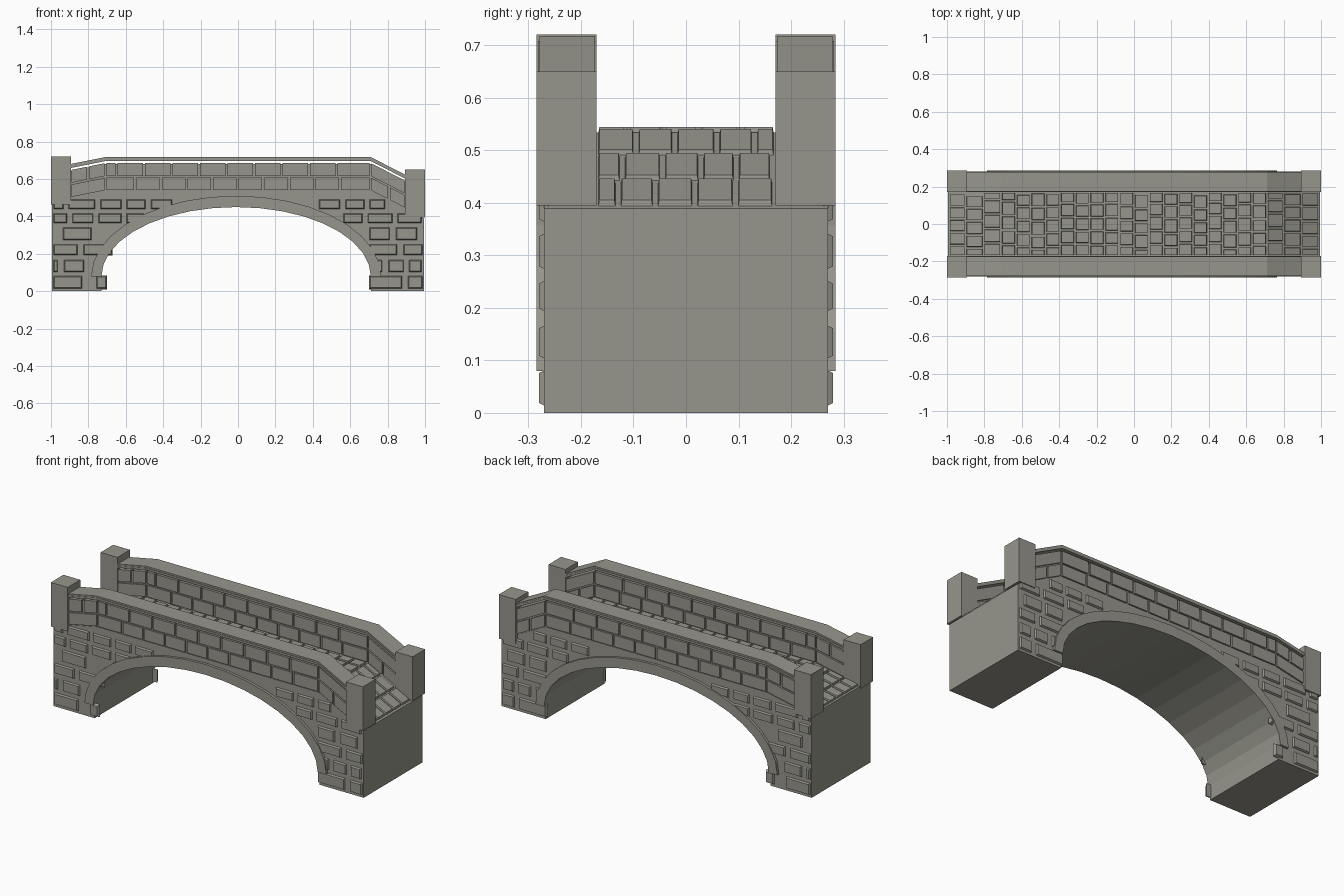
import bpy, bmesh, math, random

if "Cube" in bpy.data.objects:
    bpy.data.objects.remove(bpy.data.objects["Cube"])

random.seed(4)
stone = bpy.data.materials.new("grey stone")
stone.diffuse_color = (0.31, 0.305, 0.265, 1)
stone.use_nodes = True
stone.node_tree.nodes["Principled BSDF"].inputs["Base Color"].default_value = stone.diffuse_color


def finish(name, bm):
    bmesh.ops.recalc_face_normals(bm, faces=bm.faces)
    me = bpy.data.meshes.new(name)
    bm.to_mesh(me)
    bm.free()
    me.materials.append(stone)
    ob = bpy.data.objects.new(name, me)
    bpy.context.collection.objects.link(ob)
    return ob


def prism(bm, profile, y0, y1):
    """Extrude an xz outline from y0 to y1."""
    a = [bm.verts.new((x, y0, z)) for x, z in profile]
    b = [bm.verts.new((x, y1, z)) for x, z in profile]
    bm.faces.new(a)
    bm.faces.new(b[::-1])
    for i in range(len(a)):
        j = (i + 1) % len(a)
        bm.faces.new((a[i], b[i], b[j], a[j]))


def hexa(bm, base, top):
    """Closed block from two matching quads."""
    a = [bm.verts.new(p) for p in base]
    b = [bm.verts.new(p) for p in top]
    bm.faces.new(a)
    bm.faces.new(b)
    for i in range(4):
        j = (i + 1) % 4
        bm.faces.new((a[i], a[j], b[j], b[i]))


def deck(x):
    """Height of the walking surface: level middle, uneven ramps."""
    if x < -0.71:
        return 0.54 + (x + 0.71) * 0.2
    if x > 0.71:
        return 0.54 - (x - 0.71) * 0.51
    return 0.54


def ellipse(a, b, n=18):
    return [(-0.01 + a * math.cos(math.pi * i / n), 0.08 + b * math.sin(math.pi * i / n))
            for i in range(n + 1)]


def line(xs, off):
    return [(x, deck(x) + off) for x in xs]


# main body with arched opening
inner, outer = ellipse(0.72, 0.37), ellipse(0.775, 0.43)
E = 0.995
bm = bmesh.new()
prism(bm, [(-E, 0)] + line([-E, -0.71, 0.71, E], -0.006) + [(E, 0), (0.71, 0)]
      + inner + [(-0.73, 0)], -0.27, 0.27)
finish("bridge_body", bm)

# raised arch rings, front and back
bm = bmesh.new()
for s in (-1, 1):
    for i in range(len(inner) - 1):
        prism(bm, [inner[i], outer[i], outer[i + 1], inner[i + 1]], s * 0.265, s * 0.285)
bmesh.ops.remove_doubles(bm, verts=bm.verts, dist=1e-5)
seen = {}
for f in bm.faces:
    seen.setdefault(tuple(sorted(v.index for v in f.verts)), []).append(f)
finish("arch_rings", bm)

# bevelled facing stones on the side walls: (z0, z1, x ranges)
rows = [
    (0.01, 0.085, [(-0.99, -0.83), (-0.76, -0.70), (0.70, 0.88), (0.905, 0.99)]),
    (0.10, 0.17, [(-0.99, -0.96), (-0.935, -0.82), (0.72, 0.775), (0.80, 0.89), (0.91, 0.985)]),
    (0.19, 0.255, [(-0.99, -0.855), (-0.83, -0.67), (0.70, 0.855), (0.88, 0.99)]),
    (0.27, 0.345, [(-0.94, -0.78), (0.70, 0.815), (0.84, 0.96)]),
    (0.36, 0.42, [(-0.99, -0.91), (-0.89, -0.77), (-0.75, -0.62), (-0.60, -0.5),
                  (0.56, 0.67), (0.69, 0.83), (0.85, 0.985)]),
    (0.435, 0.495, [(-0.99, -0.93), (-0.91, -0.76), (-0.74, -0.62), (-0.60, -0.49),
                    (-0.47, -0.35), (0.43, 0.55), (0.57, 0.68), (0.70, 0.79)]),
]
bm = bmesh.new()
for s in (-1, 1):
    for z0, z1, spans in rows:
        for x0, x1 in spans:
            g = 0.009
            hexa(bm, [(x0, s * 0.262, z0), (x1, s * 0.262, z0), (x1, s * 0.262, z1), (x0, s * 0.262, z1)],
                 [(x0 + g, s * 0.28, z0 + g), (x1 - g, s * 0.28, z0 + g),
                  (x1 - g, s * 0.28, z1 - g), (x0 + g, s * 0.28, z1 - g)])
finish("facing_stones", bm)


# parapets: core, two courses of stones, coping
def spans_between(x0, x1, pitch, first):
    out, x = [], x0
    nxt = x0 + first
    while x < x1 - 0.02:
        e = min(nxt, x1)
        if x1 - e < 0.04:
            e = x1
        out.append((x + 0.006, e - 0.006))
        x, nxt = e, e + pitch
    return out


core, blocks, cap = bmesh.new(), bmesh.new(), bmesh.new()
brk = [-0.895, -0.71, 0.71, 0.895]
lower = [(-0.89, -0.715)] + spans_between(-0.71, 0.71, 0.137, 0.16) + [(0.715, 0.80), (0.812, 0.89)]
upper = [(-0.89, -0.81), (-0.795, -0.715)] + spans_between(-0.71, 0.71, 0.147, 0.06) + [(0.715, 0.89)]
for s in (-1, 1):
    prism(core, line(brk, -0.02) + line(brk[::-1], 0.14), s * 0.184, s * 0.267)
    for course, lo, hi in ((lower, 0.0, 0.067), (upper, 0.076, 0.145)):
        for x0, x1 in course:
            quad = line([x0, x1], lo) + line([x1, x0], hi)
            prism(blocks, quad, s * 0.174, s * 0.276)
    prism(cap, line(brk, 0.156) + line(brk[::-1], 0.168), s * 0.17, s * 0.282)
    prism(cap, line(brk, 0.166) + line(brk[::-1], 0.177), s * 0.173, s * 0.279)
finish("parapet_cores", core)
finish("parapet_stones", blocks)
finish("parapet_coping", cap)

# corner pillars, the left pair standing higher
bm = bmesh.new()
for s in (-1, 1):
    for x0, x1, z0, z1 in ((-1, -0.892, 0.465, 0.72), (0.892, 1, 0.395, 0.65)):
        prism(bm, [(x0, z0), (x1, z0), (x1, z1), (x0, z1)], s * 0.17, s * 0.285)
finish("corner_pillars", bm)

# cobbles on the deck in staggered rows
bm = bmesh.new()
edges = [-0.99, -0.9, -0.805, -0.71]
edges += [-0.71 + 1.42 * i / 18 for i in range(1, 19)] + [0.80, 0.895, 0.99]
for x0, x1 in zip(edges, edges[1:]):
    y = -0.172 - random.random() * 0.04
    while y < 0.17:
        w = random.uniform(0.066, 0.08)
        a, b = max(y, -0.172) + 0.004, min(y + w, 0.172) - 0.004
        y += w
        if b - a < 0.012:
            continue
        p, q, g = x0 + 0.004, x1 - 0.004, 0.003
        hexa(bm, [(p, a, deck(p) - 0.015), (q, a, deck(q) - 0.015),
                  (q, b, deck(q) - 0.015), (p, b, deck(p) - 0.015)],
             [(p + g, a + g, deck(p + g) + 0.004), (q - g, a + g, deck(q - g) + 0.004),
              (q - g, b - g, deck(q - g) + 0.004), (p + g, b - g, deck(p + g) + 0.004)])
finish("deck_cobbles", bm)
